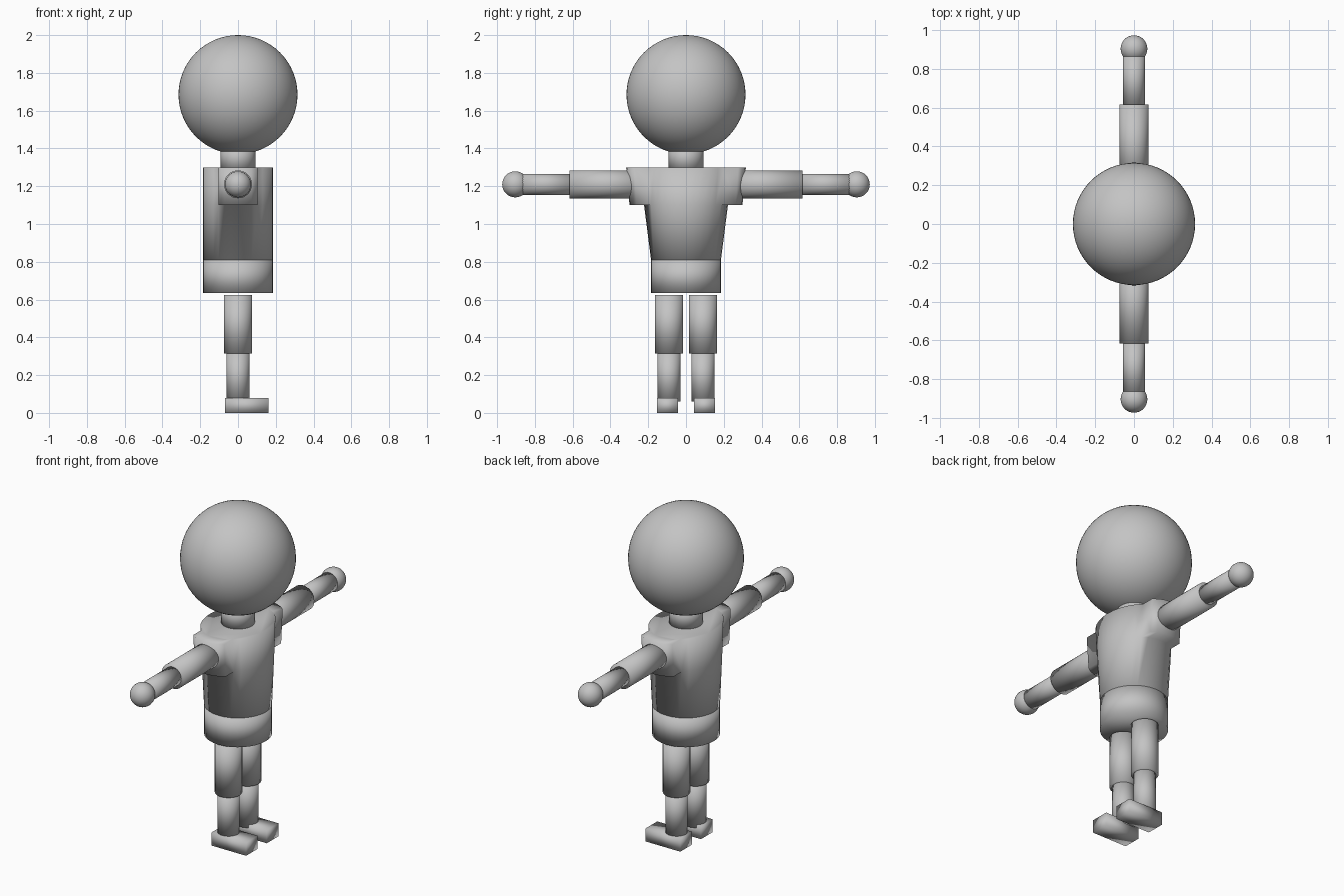
import bpy, bmesh, math
from mathutils import Matrix, Vector

if "Cube" in bpy.data.objects:
    bpy.data.objects.remove(bpy.data.objects["Cube"])

grey = bpy.data.materials.new("plain grey")
grey.diffuse_color = (0.55, 0.55, 0.55, 1)
grey.use_nodes = True
grey.node_tree.nodes["Principled BSDF"].inputs["Base Color"].default_value = grey.diffuse_color


def finish(bm, name):
    bmesh.ops.recalc_face_normals(bm, faces=bm.faces[:])
    me = bpy.data.meshes.new(name)
    bm.to_mesh(me)
    bm.free()
    me.materials.append(grey)
    for p in me.polygons:
        p.use_smooth = True
    ob = bpy.data.objects.new(name, me)
    bpy.context.collection.objects.link(ob)
    return ob


def cylinder(name, a, b, r):
    a, b = Vector(a), Vector(b)
    d = b - a
    m = Matrix.Translation((a + b) / 2) @ d.to_track_quat('Z', 'Y').to_matrix().to_4x4()
    bm = bmesh.new()
    bmesh.ops.create_cone(bm, cap_ends=True, segments=32, radius1=r, radius2=r,
                          depth=d.length, matrix=m)
    return finish(bm, name)


def sphere(name, c, r, u=32, v=16):
    bm = bmesh.new()
    bmesh.ops.create_uvsphere(bm, u_segments=u, v_segments=v, radius=r,
                              matrix=Matrix.Translation(c))
    return finish(bm, name)


# Head, neck and pelvis
sphere("head", (0, 0, 1.685), 0.315, 64, 32)
cylinder("neck", (0, 0, 1.28), (0, 0, 1.42), 0.092)
cylinder("pelvis", (0, 0, 0.635), (0, 0, 0.81), 0.185)

# Torso: round at the waist, widening sideways, with sleeves pulled out of its sides
N = 32
bm = bmesh.new()
rings = []
for z, ry in ((0.81, 0.185), (1.10, 0.222), (1.30, 0.24)):
    rings.append([bm.verts.new((0.185 * math.cos(2 * math.pi * i / N),
                                ry * math.sin(2 * math.pi * i / N), z)) for i in range(N)])
for lo, hi in zip(rings, rings[1:]):
    for i in range(N):
        j = (i + 1) % N
        bm.faces.new((lo[i], lo[j], hi[j], hi[i]))
bm.faces.new(rings[0][::-1])
bm.faces.new(rings[-1])
for s in (-1, 1):
    patch = []
    for f in bm.faces:
        c = f.calc_center_median()
        if len(f.verts) == 4 and 1.1 < c.z < 1.29 and abs(c.x) < 0.1 and c.y * s > 0.1:
            patch.append(f)
    out = bmesh.ops.extrude_face_region(bm, geom=patch)["geom"]
    bmesh.ops.delete(bm, geom=patch, context='FACES')
    bmesh.ops.translate(bm, vec=(0, 0.077 * s, 0),
                        verts=[v for v in out if isinstance(v, bmesh.types.BMVert)])
finish(bm, "torso")

for s, side in ((-1, "right"), (1, "left")):
    # Arms
    cylinder(side + "_upper_arm", (0, 0.2 * s, 1.21), (0, 0.617 * s, 1.21), 0.074)
    cylinder(side + "_forearm", (0, 0.6 * s, 1.21), (0, 0.88 * s, 1.21), 0.056)
    sphere(side + "_hand", (0, 0.904 * s, 1.21), 0.069)
    # Legs
    y = 0.09 * s
    cylinder(side + "_thigh", (0, y, 0.315), (0, y, 0.625), 0.075)
    cylinder(side + "_shin", (0, y, 0.06), (0, y, 0.33), 0.061)
    # Feet, toes towards +x
    bm = bmesh.new()
    bmesh.ops.create_cube(bm, size=1, matrix=Matrix.Translation((0.046, 0.098 * s, 0.039))
                          @ Matrix.Diagonal((0.23, 0.11, 0.078, 1)))
    finish(bm, side + "_foot")
